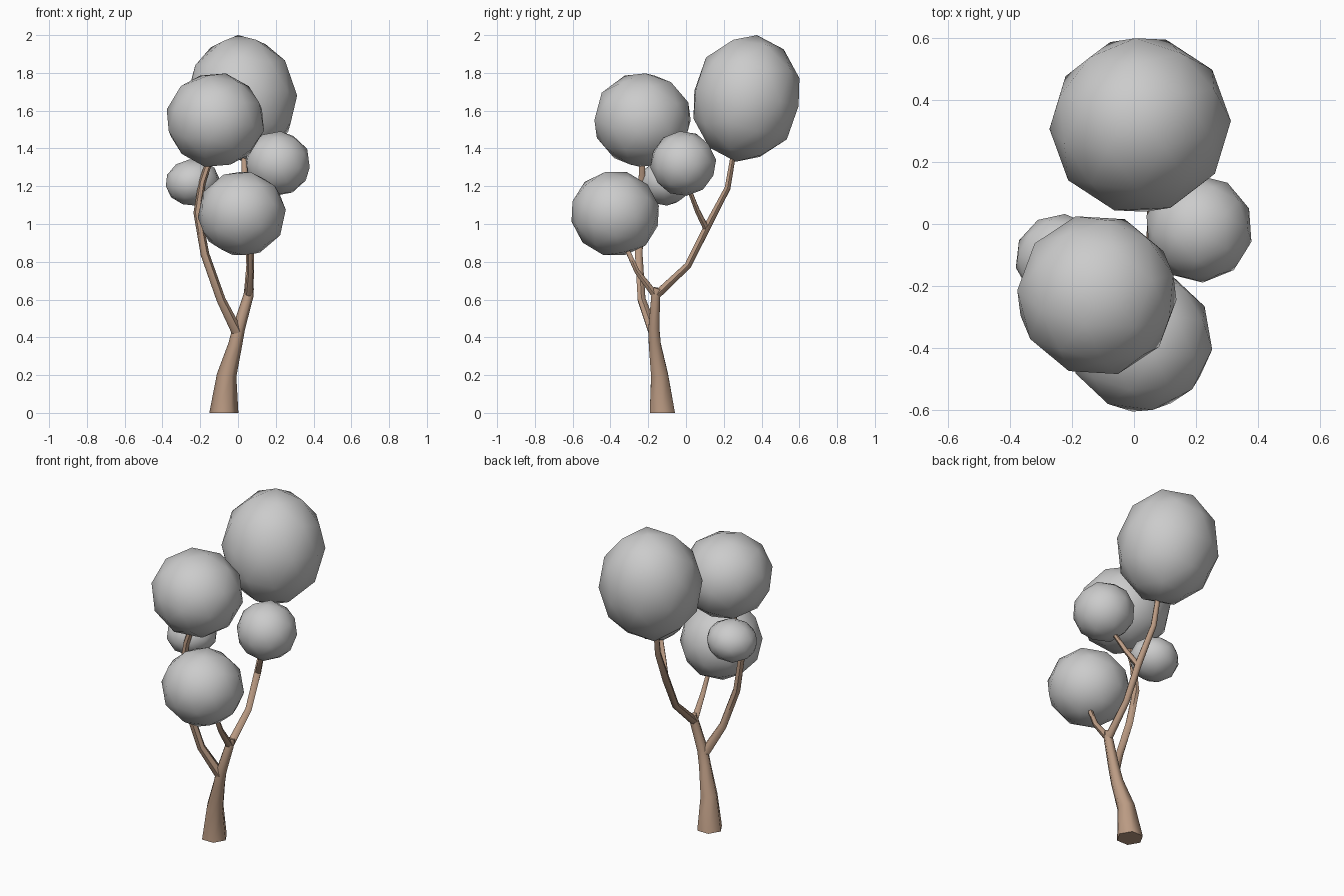
import bpy
import bmesh
from math import cos, sin, tau, radians
from mathutils import Vector

cube = bpy.data.objects.get("Cube")
if cube:
    bpy.data.objects.remove(cube, do_unlink=True)


def make_material(name, rgb):
    mat = bpy.data.materials.new(name)
    mat.use_nodes = True
    mat.diffuse_color = (*rgb, 1)
    mat.node_tree.nodes["Principled BSDF"].inputs["Base Color"].default_value = (*rgb, 1)
    return mat


bark = make_material("brown bark", (0.50, 0.33, 0.23))
leaves = make_material("grey foliage", (0.60, 0.60, 0.60))


def finish(name, bm, mat):
    bmesh.ops.recalc_face_normals(bm, faces=bm.faces)
    mesh = bpy.data.meshes.new(name)
    bm.to_mesh(mesh)
    bm.free()
    mesh.materials.append(mat)
    obj = bpy.data.objects.new(name, mesh)
    bpy.context.collection.objects.link(obj)
    bpy.ops.object.select_all(action="DESELECT")
    obj.select_set(True)
    bpy.context.view_layer.objects.active = obj
    bpy.ops.object.shade_smooth_by_angle(angle=radians(60))


def limb(name, path, sides=6):
    """Tapered tube through (x, y, z, radius) points."""
    bm = bmesh.new()
    points = [Vector(p[:3]) for p in path]
    rings = []
    for i, centre in enumerate(points):
        before = points[max(i - 1, 0)]
        after = points[min(i + 1, len(points) - 1)]
        turn = Vector((0, 0, 1)).rotation_difference(after - before)
        if centre.z == 0:
            turn.identity()
        ring = []
        for k in range(sides):
            a = tau * k / sides
            ring.append(bm.verts.new(centre + turn @ Vector((cos(a), sin(a), 0)) * path[i][3]))
        rings.append(ring)
    for low, high in zip(rings, rings[1:]):
        for k in range(sides):
            n = (k + 1) % sides
            bm.faces.new((low[k], low[n], high[n], high[k]))
    bm.faces.new(rings[0])
    bm.faces.new(rings[-1])
    finish(name, bm, bark)


def crown(name, centre, radii, tilt):
    """Low-poly ellipsoid of foliage."""
    bm = bmesh.new()
    bmesh.ops.create_icosphere(bm, subdivisions=2, radius=1.015)
    bmesh.ops.scale(bm, vec=radii, verts=bm.verts)
    finish(name, bm, leaves)
    obj = bpy.context.object
    obj.location = centre
    obj.rotation_euler = [radians(t) for t in tilt]


# Trunk and branches
limb("trunk", [(-0.075, -0.125, 0, 0.077), (-0.06, -0.14, 0.2, 0.052),
               (-0.015, -0.165, 0.36, 0.037), (0.005, -0.17, 0.45, 0.033),
               (0.055, -0.16, 0.62, 0.027), (0.06, -0.15, 0.66, 0.024)])
limb("left_branch", [(0, -0.17, 0.42, 0.03), (-0.09, -0.235, 0.6, 0.024),
                     (-0.175, -0.25, 0.84, 0.023), (-0.215, -0.24, 1.06, 0.021),
                     (-0.19, -0.235, 1.22, 0.019), (-0.13, -0.23, 1.4, 0.017)])
limb("front_branch", [(0.055, -0.16, 0.62, 0.022), (0.065, -0.26, 0.75, 0.016),
                      (0.062, -0.31, 0.86, 0.014), (0.03, -0.36, 0.98, 0.012)])
limb("back_branch", [(0.055, -0.16, 0.62, 0.025), (0.065, 0.01, 0.78, 0.021),
                     (0.06, 0.11, 0.98, 0.022), (0.04, 0.22, 1.19, 0.018),
                     (0.03, 0.26, 1.42, 0.015)])
limb("side_branch", [(0.06, 0.11, 0.97, 0.018), (0.11, 0.06, 1.07, 0.015),
                     (0.17, 0.01, 1.2, 0.012)])

# Foliage clumps
crown("back_crown", (0.02, 0.32, 1.665), (0.29, 0.285, 0.335), (-10, 0, 20))
crown("upper_crown", (-0.12, -0.23, 1.55), (0.26, 0.26, 0.25), (0, 13, 15))
crown("side_crown", (0.21, -0.015, 1.32), (0.172, 0.174, 0.17), (8, 0, 40))
crown("lower_crown", (0.02, -0.375, 1.055), (0.232, 0.235, 0.225), (-16, 0, 10))
crown("small_crown", (-0.24, -0.11, 1.22), (0.145, 0.14, 0.122), (0, -8, 30))
